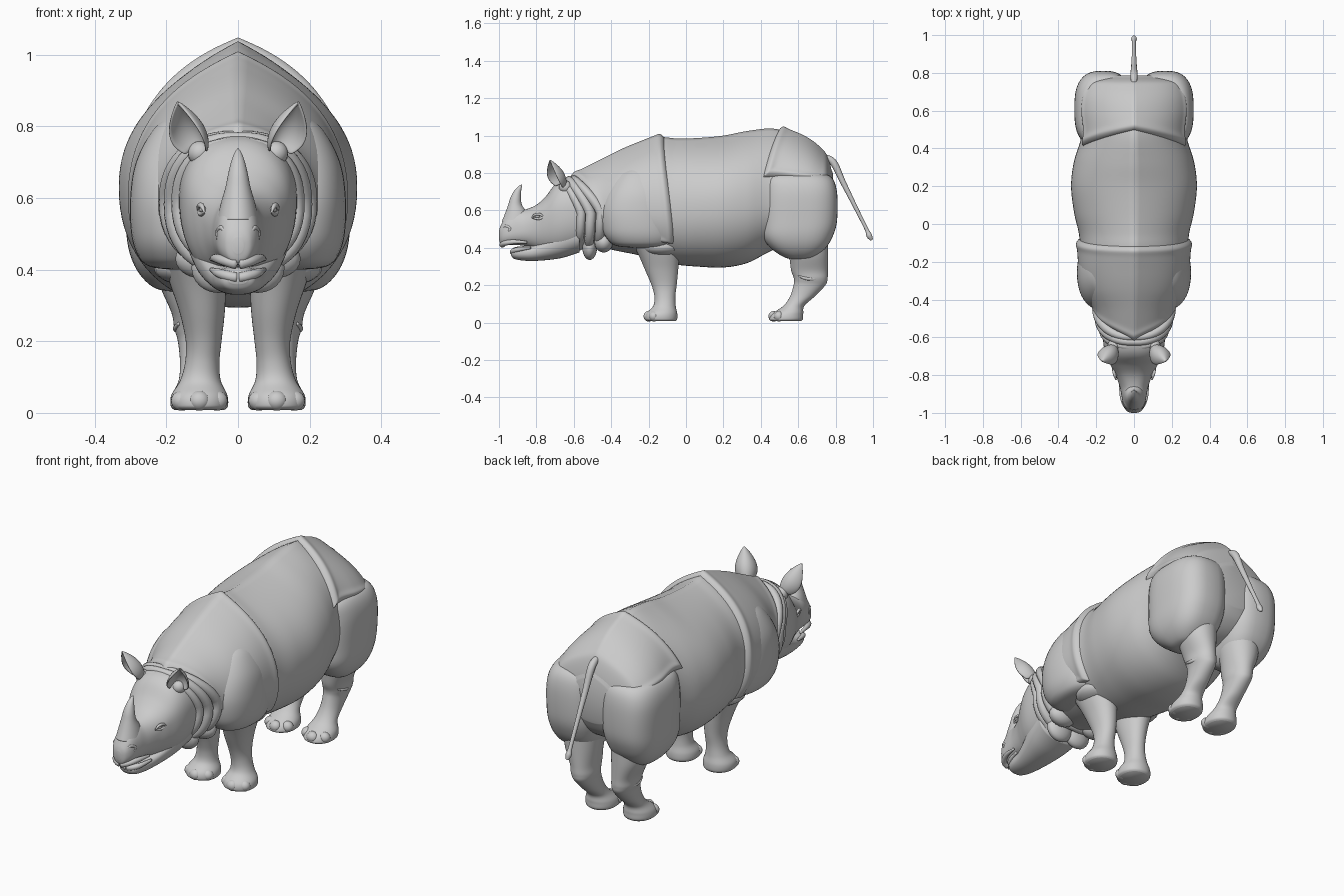
import bpy, bmesh
from math import sin, cos, pi, radians, sqrt, exp
from mathutils import Vector


def dense(rows, s=7):
    """Catmull-Rom resampling of parameter rows."""
    r = [rows[0]] + list(rows) + [rows[-1]]
    out = []
    for i in range(1, len(r) - 2):
        for j in range(s):
            t = j / s
            out.append([0.5 * (2*b + (c-a)*t + (2*a-5*b+4*c-d)*t*t + (3*b-a-3*c+d)*t**3)
                        for a, b, c, d in zip(r[i-1], r[i], r[i+1], r[i+2])])
    return out + [list(rows[-1])]


def spow(v, n):
    return (1 if v >= 0 else -1) * abs(v) ** (2 / n)


def finish(name, bm, mirror=False, levels=0, thick=0):
    bmesh.ops.recalc_face_normals(bm, faces=bm.faces)
    me = bpy.data.meshes.new(name)
    bm.to_mesh(me)
    bm.free()
    ob = bpy.data.objects.new(name, me)
    bpy.context.collection.objects.link(ob)
    if thick:
        ob.modifiers.new("thick", 'SOLIDIFY').thickness = thick
    if mirror:
        ob.modifiers.new("mirror", 'MIRROR').use_mirror_merge = False
    if levels:
        ob.modifiers.new("sub", 'SUBSURF').levels = levels
        ob.modifiers["sub"].render_levels = levels
    me.shade_smooth()
    return ob


def skin(name, rings, closed=True, cap=True, loop=False, **kw):
    """Join successive rings of points into a surface."""
    bm = bmesh.new()
    vs = [[bm.verts.new(p) for p in r] for r in rings]
    n = len(vs[0])
    pairs = list(zip(vs, vs[1:])) + ([(vs[-1], vs[0])] if loop else [])
    for a, b in pairs:
        for i in range(n if closed else n - 1):
            j = (i + 1) % n
            bm.faces.new((a[i], a[j], b[j], b[i]))
    if closed and cap and not loop:
        bm.faces.new(vs[0])
        bm.faces.new(vs[-1])
    return finish(name, bm, **kw)


def ring_y(row, a, k=0.0, n=2.0):
    """Cross-section point; row = y, top, bottom, half width, z of the widest level."""
    y, top, bot, w, zm = row
    s, c = spow(sin(a), n), spow(cos(a), n)
    if c > 0:
        z = zm + (top - zm) * ((1 - k) * c + k * (1 - abs(s)) ** 2.2)
    else:
        z = zm + (zm - bot) * c
    return Vector((w * s, y, z))


def loft_y(name, rows, k=0.0, n=2.0, seg=64, **kw):
    return skin(name, [[ring_y(r, 2*pi*i/seg, k, n) for i in range(seg)] for r in dense(rows)], **kw)


def loft_z(name, rows, n=2.0, seg=40, **kw):
    """rows = z, centre x, centre y, radius x, radius y."""
    return skin(name, [[(x + rx*spow(cos(2*pi*i/seg), n), y + ry*spow(sin(2*pi*i/seg), n), z)
                        for i in range(seg)] for z, x, y, rx, ry in dense(rows)], **kw)


def blob(name, loc, size, mirror=True):
    bm = bmesh.new()
    bmesh.ops.create_uvsphere(bm, u_segments=20, v_segments=12, radius=1)
    for v in bm.verts:
        v.co = Vector([l + c*s for l, c, s in zip(loc, v.co, size)])
    return finish(name, bm, mirror=mirror)


def tube(name, path, seg=14, loop=False, **kw):
    """path = x, y, z, radius."""
    pts = dense(path) if not loop else path
    n, rings = len(pts), []
    for i, p in enumerate(pts):
        a = pts[(i-1) % n] if loop else pts[max(i-1, 0)]
        b = pts[(i+1) % n] if loop else pts[min(i+1, n-1)]
        d = (Vector(b[:3]) - Vector(a[:3])).normalized()
        u = d.cross(Vector((0.02, 1, 0.3)) if loop else Vector((1, 0, 0))).normalized()
        v = d.cross(u)
        rings.append([Vector(p[:3]) + p[3]*(u*cos(2*pi*k/seg) + v*sin(2*pi*k/seg)) for k in range(seg)])
    return skin(name, rings, loop=loop, **kw)


# trunk with a ridged back
TRUNK = [(-.64, .765, .44, .12, .60), (-.55, .81, .41, .165, .60), (-.45, .86, .40, .20, .60),
         (-.35, .91, .38, .25, .60), (-.25, .952, .36, .275, .60), (-.14, .99, .33, .285, .60),
         (-.05, .985, .31, .292, .61), (.06, .987, .30, .317, .62), (.2, 1.0, .295, .333, .63),
         (.33, 1.025, .32, .318, .63), (.47, 1.037, .39, .278, .64), (.6, .997, .42, .288, .64),
         (.69, .945, .45, .275, .65), (.75, .88, .5, .235, .66), (.785, .80, .56, .13, .67)]
loft_y("trunk", TRUNK, k=.17, n=2.15, seg=80)
TD = dense(TRUNK)


def trunk_row(y):
    for a, b in zip(TD, TD[1:]):
        if y <= b[0]:
            t = max(0, (y - a[0]) / (b[0] - a[0]))
            return [p + (q-p)*t for p, q in zip(a, b)]
    return TD[-1]


def plate(name, y0, y1, amax, off, n=90, m=60):
    """Saddle of thick skin over the trunk with rolled edges."""
    grid = []
    for j in range(m + 1):
        line = []
        for i in range(n + 1):
            a = -amax * cos(pi * i / n)
            f = abs(a) / amax
            length = y1(f) - y0(f)
            t = .5 - .5 * cos(pi * j / m)
            row = trunk_row(y0(f) + length * t)
            p = ring_y(row, a, .17, 2.15)
            d = min(t * length, (1 - t) * length, (amax - abs(a)) * .35)
            s = min(1, d / .035)
            o = -.015 + (off + .015) * sqrt(max(0, 1 - (1-s)**2)) + .3*off*exp(-((d-.03)/.02)**2)
            line.append(p + o * Vector((sin(a) / row[3], 0, cos(a) / max(.1, row[1]-row[4]))).normalized())
        grid.append(line)
    return skin(name, grid, closed=False)


plate("shoulder_plate", lambda f: -.625 + .19*f, lambda f: -.115 + .085*f*f - .035*f**6, radians(128), .016)
plate("rump_plate", lambda f: .495 - .085*f, lambda f: .78, radians(67), .018)

# heavy skin lobes over the upper legs
loft_z("shoulder_lobe", [(.84, .13, -.25, .05, .05), (.79, .135, -.25, .103, .12), (.7, .155, -.255, .13, .17),
                         (.6, .165, -.26, .136, .195), (.5, .168, -.25, .13, .197), (.44, .17, -.24, .11, .175),
                         (.41, .165, -.235, .085, .135), (.40, .16, -.23, .03, .05)], n=2.2, mirror=True)
loft_z("thigh_lobe", [(.80, .14, .60, .08, .10), (.78, .152, .597, .13, .178), (.7, .163, .607, .15, .2),
                      (.55, .163, .605, .151, .203), (.46, .165, .597, .141, .187), (.395, .165, .60, .115, .143),
                      (.35, .16, .605, .075, .08), (.338, .16, .605, .02, .03)], n=2.75, mirror=True)

# legs and toes
loft_z("front_leg", [(.008, .108, -.13, .07, .075), (.02, .108, -.133, .08, .086), (.05, .108, -.13, .078, .083),
                     (.09, .105, -.115, .057, .06), (.14, .1, -.113, .048, .056), (.2, .096, -.117, .05, .067),
                     (.28, .1, -.13, .063, .088), (.36, .112, -.145, .078, .108), (.45, .13, -.17, .09, .13)],
       n=2.1, mirror=True)
loft_z("hind_leg", [(.008, .11, .535, .068, .08), (.02, .11, .535, .078, .09), (.05, .11, .545, .075, .082),
                    (.09, .11, .577, .056, .056), (.14, .112, .622, .05, .066), (.2, .115, .66, .053, .085),
                    (.235, .118, .667, .06, .09), (.28, .122, .66, .064, .098), (.36, .135, .655, .085, .105),
                    (.45, .14, .64, .1, .12)], n=2.1, mirror=True)
for part, cy in (("front", -.133), ("hind", .535)):
    for k, ang in enumerate((-55, 0, 55)):
        a = radians(ang)
        blob(f"{part}_toe_{k}", (.108 + .06*sin(a), cy - .066*cos(a), .034), (.03, .028, .028))

# leg skin folds and hanging folds under the neck
blob("front_leg_fold", (.135, -.13, .405), (.10, .11, .05))
tube("hock_fold", [(.165, .6, .25, .004), (.173, .65, .235, .009), (.157, .72, .235, .008), (.12, .75, .25, .004)],
     mirror=True)
blob("dewlap", (.055, -.515, .405), (.075, .04, .07))
blob("chest_fold", (.10, -.44, .43), (.075, .05, .055))

# neck collars, slanting back towards the chest
for k, (yt, zt, ys, w, zb, r) in enumerate(((-.65, .752, -.56, .162, .42, .022),
                                            (-.625, .765, -.51, .18, .40, .025),
                                            (-.60, .77, -.455, .195, .41, .024))):
    zm, N = (zt + zb) / 2, 48
    path = []
    for i in range(N):
        a = 2*pi*i/N
        c = cos(a)
        y = ys + (yt - ys) * max(c, 0) ** 1.1 + .01 * min(c, 0)
        path.append((w * spow(sin(a), 2.3), y, zm + (zt - zm) * spow(c, 2.3), r * (.75 + .35*abs(sin(a)))))
    tube(f"neck_collar_{k}", path, loop=True)

# head, jaw and lips
loft_y("head", [(-1.0, .49, .445, .015, .47), (-.99, .52, .42, .038, .475), (-.96, .57, .415, .056, .48),
                (-.91, .60, .415, .066, .49), (-.86, .605, .41, .076, .50), (-.80, .63, .39, .097, .53),
                (-.75, .675, .375, .123, .56), (-.70, .74, .365, .147, .58), (-.65, .77, .365, .16, .59),
                (-.58, .78, .38, .165, .60), (-.5, .79, .42, .165, .60)], n=2.25)
loft_y("lower_jaw", [(-.935, .38, .36, .025, .37), (-.92, .402, .342, .048, .375), (-.88, .408, .333, .064, .375),
                     (-.82, .415, .33, .076, .38), (-.74, .45, .335, .10, .41), (-.66, .5, .347, .125, .45),
                     (-.57, .55, .375, .14, .48)], n=2.3, seg=48)
tube("upper_lip", [(.074, -.85, .43, .006), (.062, -.92, .432, .012), (.038, -.968, .425, .014),
                   (0, -.982, .417, .016), (-.038, -.968, .425, .014), (-.062, -.92, .432, .012),
                   (-.074, -.85, .43, .006)])
tube("lower_lip", [(.074, -.83, .40, .006), (.057, -.895, .392, .012), (.03, -.922, .383, .014), (0, -.928, .378, .014),
                   (-.03, -.922, .383, .014), (-.057, -.895, .392, .012), (-.074, -.83, .40, .006)])

# horn
loft_z("horn", [(.54, 0, -.905, .058, .08), (.585, 0, -.907, .048, .06), (.63, 0, -.914, .035, .037),
                (.67, 0, -.91, .027, .028), (.705, 0, -.90, .018, .019), (.728, 0, -.887, .009, .010),
                (.738, 0, -.879, .002, .003)])

# eyes, lids and nostrils
blob("eye", (.098, -.795, .568), (.010, .013, .009))
tube("upper_eyelid", [(.094, -.825, .562, .003), (.101, -.805, .578, .007), (.108, -.78, .578, .007),
                      (.112, -.76, .564, .003)], mirror=True)
tube("lower_eyelid", [(.094, -.825, .562, .003), (.100, -.80, .556, .006), (.106, -.78, .556, .006),
                      (.112, -.76, .564, .003)], mirror=True)
tube("nostril", [(.036, -.98, .505, .004), (.046, -.965, .517, .007), (.056, -.94, .505, .007),
                 (.056, -.95, .485, .004)], mirror=True)

# cupped ears
base, tip = Vector((.108, -.66, .735)), Vector((.17, -.728, .872))
axis = tip - base
face = Vector((.5, -.8, -.1)).normalized()
side = axis.cross(face).normalized()
face = side.cross(axis).normalized()
rows = []
for i in range(13):
    u = i / 12
    w = .026 * (1-u) + .058 * sin(pi * min(1, u*.93 + .07)) ** .8 * (1 - .3*u)
    rows.append([base + axis*u + side * w * .85 * sin(v*1.5) + face * w * (.6 - 1.15*cos(v*1.5))
                 for v in [k/5 - 1 for k in range(11)]])
skin("ear", rows, closed=False, mirror=True, levels=1, thick=.008)
blob("ear_root", (.106, -.645, .725), (.034, .035, .034))

# tail with a small tuft
tube("tail", [(0, .72, .89, .012), (0, .785, .86, .019), (0, .84, .75, .015), (0, .91, .61, .011),
              (0, .965, .50, .010), (0, .98, .465, .015), (0, .993, .442, .007)])
